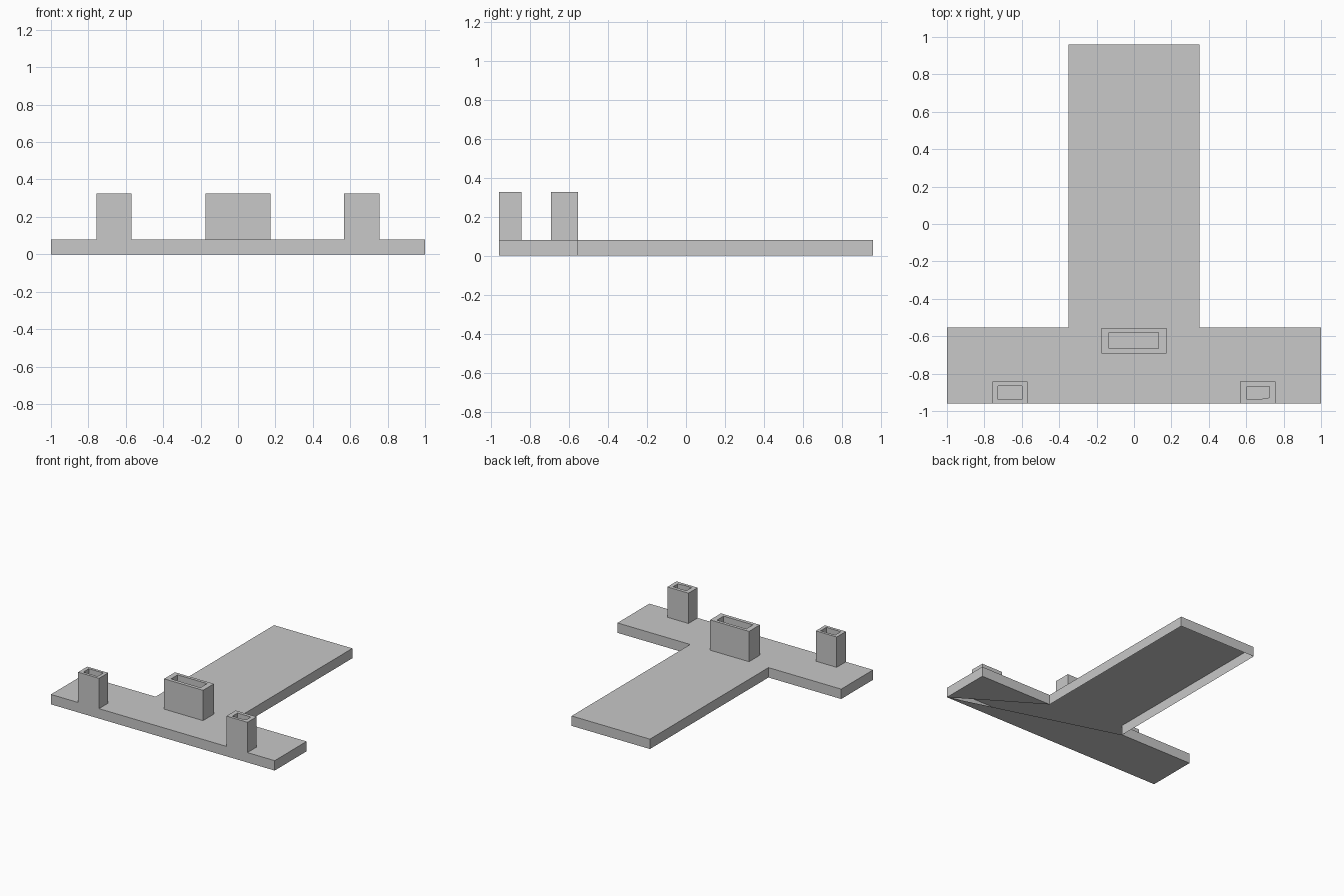
import bpy, bmesh

default = bpy.data.objects.get("Cube")
if default:
    bpy.data.objects.remove(default, do_unlink=True)

GREY = (0.58, 0.58, 0.58, 1.0)
mat = bpy.data.materials.new("plain grey")
mat.use_nodes = True
mat.diffuse_color = GREY
mat.node_tree.nodes["Principled BSDF"].inputs["Base Color"].default_value = GREY

PLATE_TOP, TOWER_TOP, FLOOR = 0.08, 0.325, 0.09


def finish(name, bm):
    mesh = bpy.data.meshes.new(name)
    bm.to_mesh(mesh)
    bm.free()
    mesh.materials.append(mat)
    bpy.context.collection.objects.link(bpy.data.objects.new(name, mesh))


def ring(bm, points, z):
    return [bm.verts.new((x, y, z)) for x, y in points]


def bridge(bm, a, b):
    for i in range(len(a)):
        j = (i + 1) % len(a)
        bm.faces.new((a[i], a[j], b[j], b[i]))


def rect(x0, x1, y0, y1):
    return [(x0, y0), (x1, y0), (x1, y1), (x0, y1)]


# T-shaped base plate: the stem and one triangle of the bar are open underneath
outline = [(-1, -0.96), (1, -0.96), (1, -0.553), (0.35, -0.553),
           (0.35, 0.96), (-0.35, 0.96), (-0.35, -0.553), (-1, -0.553)]
bm = bmesh.new()
low, high = ring(bm, outline, 0), ring(bm, outline, PLATE_TOP)
bridge(bm, low, high)
bm.faces.new(high)
for panel in ((0, 1, 6, 7), (1, 2, 3)):
    bm.faces.new([low[i] for i in reversed(panel)])
finish("base_plate", bm)


# Hollow towers: outer walls, rim, inner walls and floor
def tower(name, outer, inner):
    bm = bmesh.new()
    foot, rim = ring(bm, outer, PLATE_TOP), ring(bm, outer, TOWER_TOP)
    lip, pit = ring(bm, inner, TOWER_TOP), ring(bm, inner, FLOOR)
    bridge(bm, foot, rim)
    # any extra inner corner belongs to the front strip of the rim
    extra = len(inner) - len(outer)
    bm.faces.new([rim[0], rim[1]] + lip[extra + 1:0:-1] + [lip[0]])
    corners = [lip[0]] + lip[extra + 1:]
    for i in range(1, 4):
        j = (i + 1) % 4
        bm.faces.new((rim[i], rim[j], corners[j], corners[i]))
    bridge(bm, lip, pit)
    bm.faces.new(pit)
    bmesh.ops.recalc_face_normals(bm, faces=bm.faces)
    finish(name, bm)


tower("center_tower", rect(-0.175, 0.173, -0.693, -0.555),
      rect(-0.133, 0.13, -0.665, -0.58))
tower("right_tower", rect(-0.757, -0.57, -0.96, -0.843),
      rect(-0.727, -0.598, -0.937, -0.865))
tower("left_tower", rect(0.568, 0.757, -0.96, -0.843),
      [(0.605, -0.937), (0.67, -0.937), (0.725, -0.928), (0.725, -0.87), (0.605, -0.87)])
